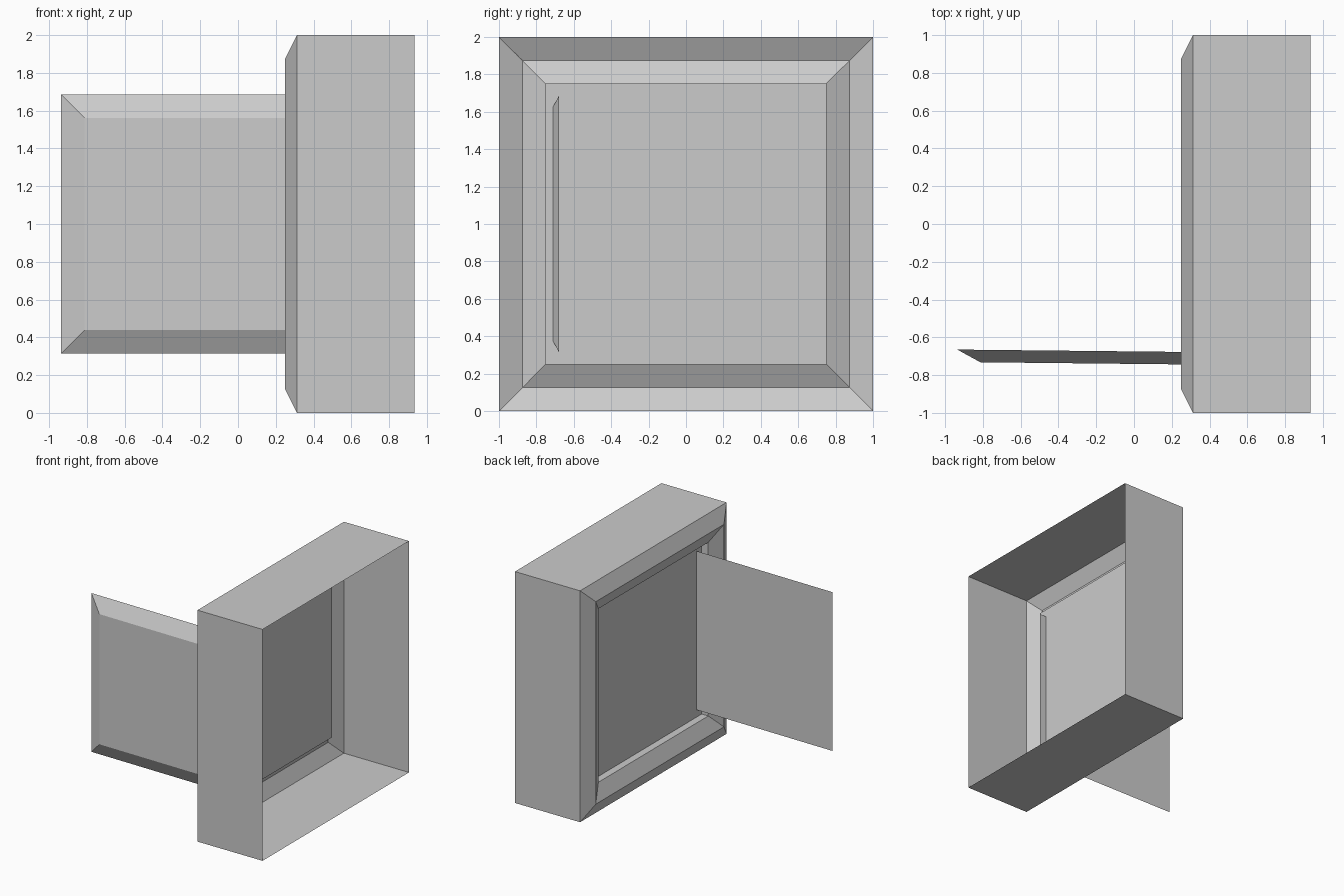
import bpy, bmesh, math
from mathutils import Matrix

cube = bpy.data.objects.get("Cube")
if cube:
    bpy.data.objects.remove(cube, do_unlink=True)

grey = bpy.data.materials.new("light_grey")
grey.use_nodes = True
colour = (0.6, 0.6, 0.6, 1)
grey.diffuse_color = colour
grey.node_tree.nodes["Principled BSDF"].inputs["Base Color"].default_value = colour


def square_loft(name, profile, cap_start):
    """Loft squares along local x; profile is a list of (half size, x)."""
    bm = bmesh.new()
    rings = []
    for half, x in profile:
        corners = [(-1, -1), (1, -1), (1, 1), (-1, 1)]
        rings.append([bm.verts.new((x, half * a, half * b)) for a, b in corners])
    for r, s in zip(rings, rings[1:]):
        for i in range(4):
            j = (i + 1) % 4
            bm.faces.new((r[i], r[j], s[j], s[i]))
    bm.faces.new(rings[-1])
    if cap_start:
        bm.faces.new(rings[0])
    bmesh.ops.recalc_face_normals(bm, faces=bm.faces)
    mesh = bpy.data.meshes.new(name)
    bm.to_mesh(mesh)
    bm.free()
    mesh.materials.append(grey)
    obj = bpy.data.objects.new(name, mesh)
    bpy.context.collection.objects.link(obj)
    return obj


# Thin open-backed housing with a raised bevelled rim and a recessed panel
housing = square_loft("housing", [(1, 0.935), (1, 0.3125), (0.875, 0.25),
                                  (0.75, 0.3125), (0.75, 0.375)], False)
housing.location.z = 1

# Door: flat inner side, bevelled outer side, swung fully open
door = square_loft("door", [(0.686, 0), (0.5625, 0.066)], True)
door.matrix_world = (Matrix.Translation((-0.25, -0.672, 1))
                     @ Matrix.Rotation(math.radians(-90.6), 4, "Z"))
